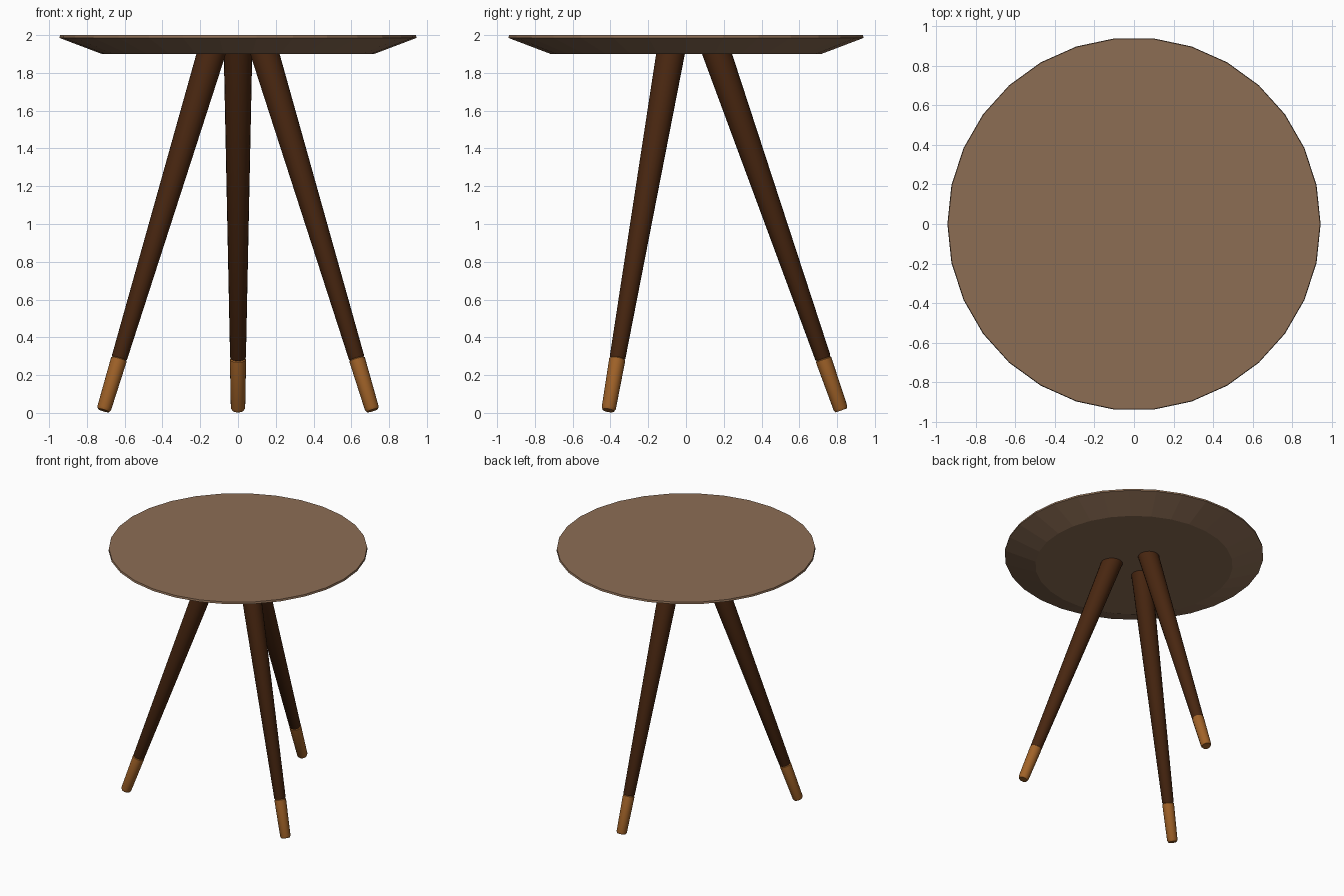
import bpy, bmesh, math
from mathutils import Vector

if "Cube" in bpy.data.objects:
    bpy.data.objects.remove(bpy.data.objects["Cube"])


def material(name, rgb):
    # sRGB 0-255 to linear
    m = bpy.data.materials.new(name)
    lin = [(c / 255 / 12.92) if c < 10 else ((c / 255 + 0.055) / 1.055) ** 2.4 for c in rgb]
    m.diffuse_color = (*lin, 1)
    m.use_nodes = True
    m.node_tree.nodes["Principled BSDF"].inputs["Base Color"].default_value = m.diffuse_color
    return m


TOP = material("light_brown_wood", (140, 109, 84))
LEG = material("dark_brown_wood", (72, 38, 16))
FOOT = material("orange_wood", (160, 98, 40))


def lathe(name, profile, sides, mat, smooth=False):
    # closed solid of revolution from (radius, height) points, bottom to top
    bm = bmesh.new()
    rings = [[bm.verts.new((r * math.cos(2 * math.pi * i / sides),
                            r * math.sin(2 * math.pi * i / sides), z))
              for i in range(sides)] for r, z in profile]
    for a, b in zip(rings, rings[1:]):
        for i in range(sides):
            j = (i + 1) % sides
            bm.faces.new((a[i], a[j], b[j], b[i]))
    bm.faces.new(rings[0][::-1])
    bm.faces.new(rings[-1])
    me = bpy.data.meshes.new(name)
    bm.to_mesh(me)
    bm.free()
    me.materials.append(mat)
    ob = bpy.data.objects.new(name, me)
    bpy.context.collection.objects.link(ob)
    if smooth:
        bpy.context.view_layer.objects.active = ob
        ob.select_set(True)
        bpy.ops.object.shade_smooth_by_angle(angle=math.radians(35))
        ob.select_set(False)
    return ob


# Round top with bevelled underside
lathe("table_top", [(0.72, 1.9), (0.945, 1.985), (0.942, 2.0)], 30, TOP)

# Three splayed tapered legs with lighter feet
for name, deg in (("back", 90), ("front_left", 210), ("front_right", 330)):
    out = Vector((math.cos(math.radians(deg)), math.sin(math.radians(deg)), 0))
    low = out * 0.822 + Vector((0, 0, 0.013))
    high = out * 0.165 + Vector((0, 0, 1.9))
    axis = high - low
    rot = axis.to_track_quat('Z', 'Y')
    length = axis.length
    leg = lathe(name + "_leg", [(0.036, 0.288), (0.042, 0.298), (0.076, length + 0.04)],
                20, LEG, True)
    foot = lathe(name + "_foot", [(0.031, 0.0), (0.038, 0.014), (0.043, 0.285), (0.037, 0.29)],
                 20, FOOT, True)
    for ob in (leg, foot):
        ob.location = low
        ob.rotation_mode = 'QUATERNION'
        ob.rotation_quaternion = rot
